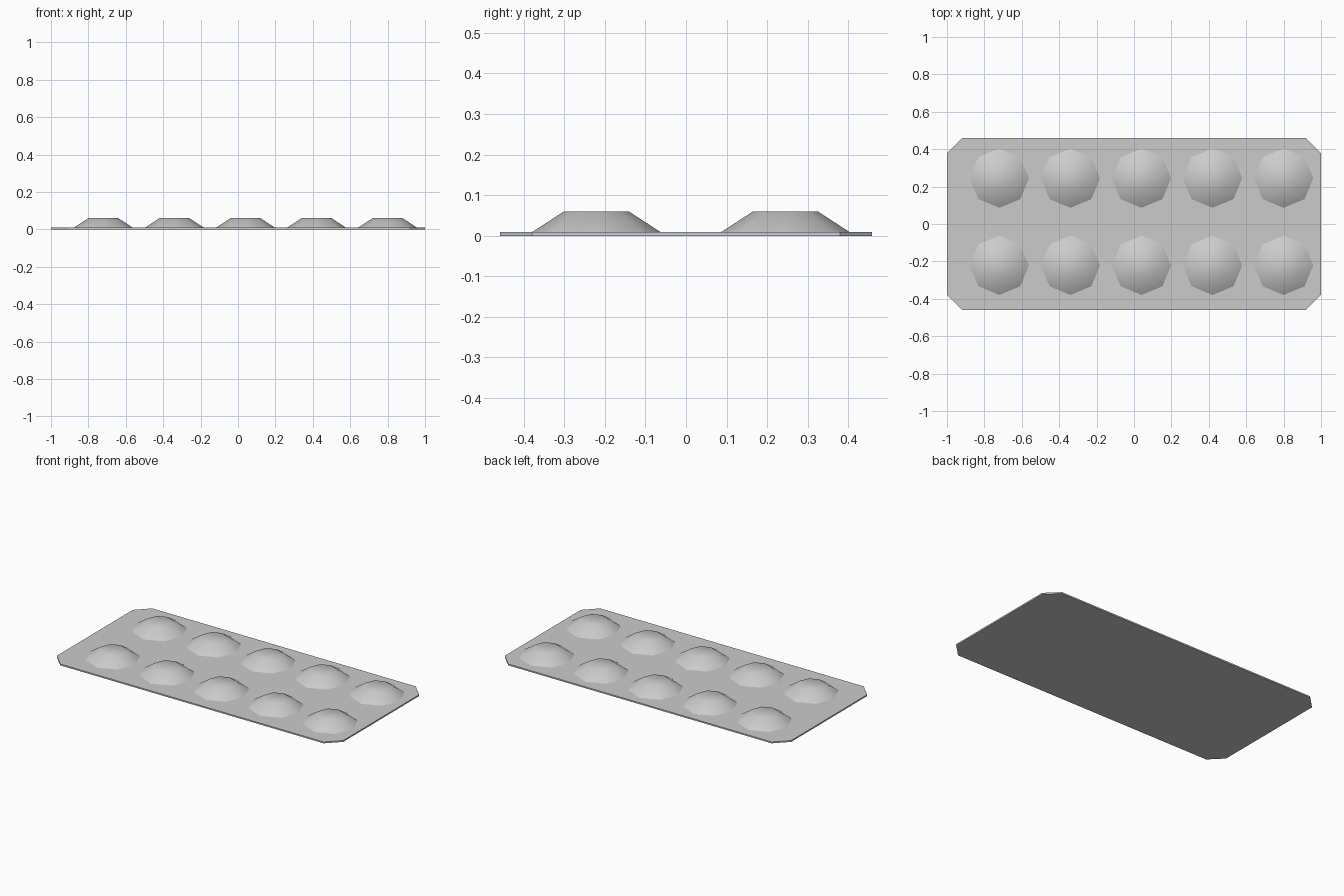
import bpy, bmesh
from mathutils import Matrix

if "Cube" in bpy.data.objects:
    bpy.data.objects.remove(bpy.data.objects["Cube"])

HX, HY, CUT, THICK = 1.0, 0.459, 0.08, 0.009


def finish(name, bm):
    bmesh.ops.recalc_face_normals(bm, faces=bm.faces)
    mesh = bpy.data.meshes.new(name)
    bm.to_mesh(mesh)
    bm.free()
    obj = bpy.data.objects.new(name, mesh)
    bpy.context.collection.objects.link(obj)
    return obj


# Backing card: thin slab with clipped corners
bm = bmesh.new()
outline = [(HX, HY - CUT), (HX - CUT, HY), (CUT - HX, HY), (-HX, HY - CUT),
           (-HX, CUT - HY), (CUT - HX, -HY), (HX - CUT, -HY), (HX, CUT - HY)]
face = bm.faces.new([bm.verts.new((x, y, 0)) for x, y in outline])
top = bmesh.ops.extrude_face_region(bm, geom=[face])["geom"]
bmesh.ops.translate(bm, vec=(0, 0, THICK),
                    verts=[v for v in top if isinstance(v, bmesh.types.BMVert)])
finish("backing_card", bm)

# Blister: eight-sided domed shell, open where it meets the card
bm = bmesh.new()
base_z, top_z = 0.008, 0.06
bmesh.ops.create_cone(bm, cap_ends=True, segments=8, radius1=0.16, radius2=0.08,
                      depth=top_z - base_z,
                      matrix=Matrix.Translation((0, 0, (base_z + top_z) / 2)))
bottom = [f for f in bm.faces if f.calc_center_median().z < base_z + 0.001]
bmesh.ops.delete(bm, geom=bottom, context='FACES_ONLY')
for f in bm.faces:
    f.smooth = True
first = finish("blister", bm)

# Two rows of five blisters sharing one mesh
for row, y in enumerate((-0.221, 0.245)):
    for col, x in enumerate((-0.72, -0.34, 0.04, 0.42, 0.80)):
        obj = first if row == col == 0 else first.copy()
        if obj is not first:
            bpy.context.collection.objects.link(obj)
        obj.name = f"blister_{row + 1}_{col + 1}"
        obj.location = (x, y, 0)
